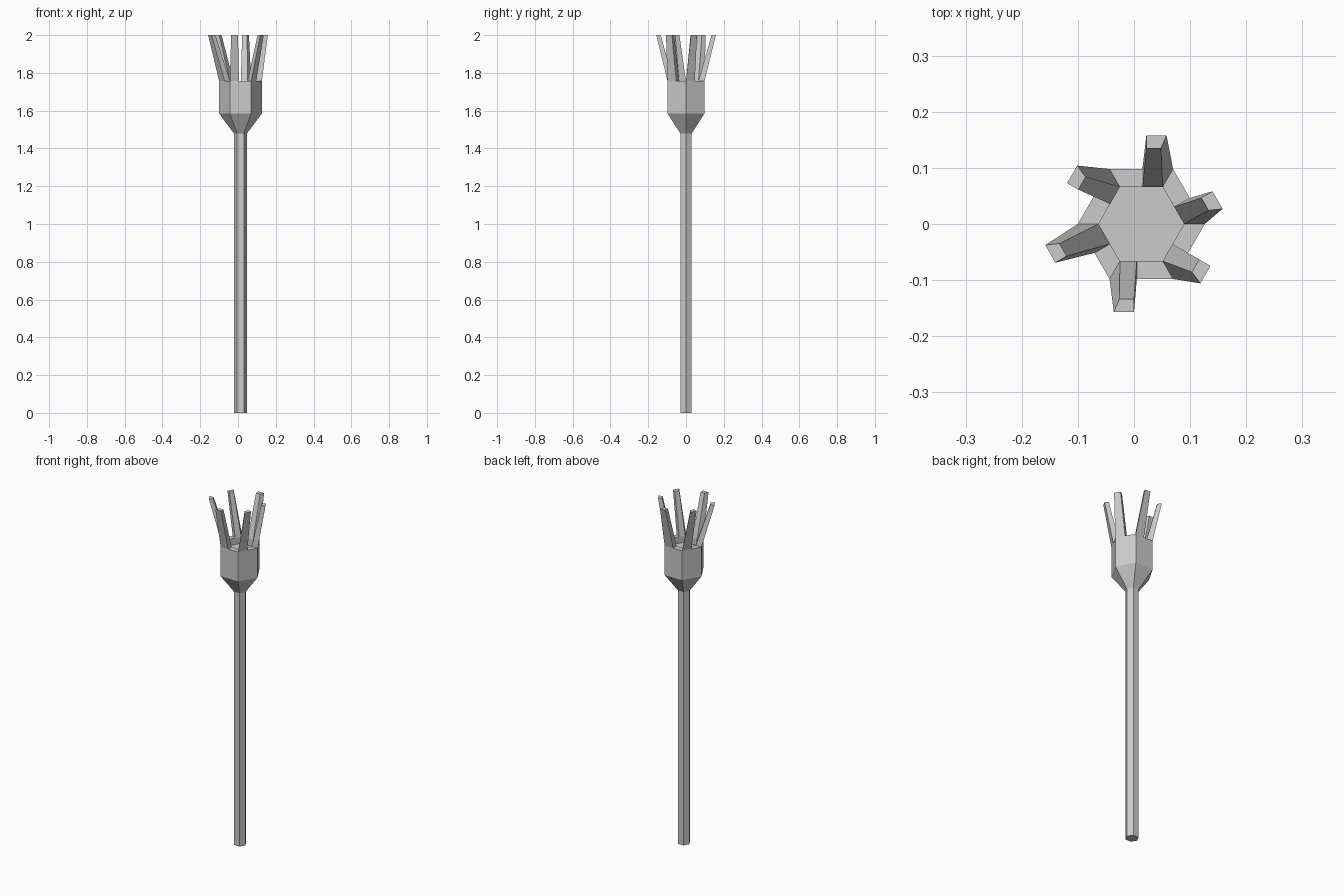
import bpy, bmesh
from math import radians, cos, sin, tan

if "Cube" in bpy.data.objects:
    bpy.data.objects.remove(bpy.data.objects["Cube"])

CX = 0.013
RIM_Z, TOP_Z = 1.757, 2.0
OUT, INN = 0.098, 0.066        # rim distances from centre to flat sides


def make(name, verts, faces):
    me = bpy.data.meshes.new(name)
    me.from_pydata(verts, [], faces)
    bm = bmesh.new()
    bm.from_mesh(me)
    bmesh.ops.recalc_face_normals(bm, faces=bm.faces)
    bm.to_mesh(me)
    bm.free()
    ob = bpy.data.objects.new(name, me)
    bpy.context.collection.objects.link(ob)
    return ob


def hex_lathe(name, profile):
    """Six-sided solid through (corner radius, z) rings, capped at both ends."""
    verts = [(CX + r * cos(radians(60 * i)), r * sin(radians(60 * i)), z)
             for r, z in profile for i in range(6)]
    faces = [(k * 6 + i, k * 6 + (i + 1) % 6, k * 6 + 6 + (i + 1) % 6, k * 6 + 6 + i)
             for k in range(len(profile) - 1) for i in range(6)]
    n = len(verts)
    faces += [tuple(range(6)), tuple(range(n - 6, n))]
    return make(name, verts, faces)


def prong(name, angle, base_t, tip_r, tip_t):
    """Tapered bar rising from the corner half of one rim side."""
    nx, ny = cos(radians(angle)), sin(radians(angle))
    k = tan(radians(30))
    base = [(OUT, base_t), (OUT, OUT * k), (INN, INN * k), (INN, base_t)]
    tip = [(tip_r, tip_t), (tip_r, tip_t + 0.036),
           (tip_r - 0.023, tip_t + 0.026), (tip_r - 0.023, tip_t)]
    verts = [(CX + r * nx + t * ny, r * ny - t * nx, z)
             for ring, z in ((base, RIM_Z), (tip, TOP_Z)) for r, t in ring]
    faces = [(0, 1, 2, 3), (4, 5, 6, 7)]
    faces += [(i, (i + 1) % 4, 4 + (i + 1) % 4, 4 + i) for i in range(4)]
    return make(name, verts, faces)


# Handle
hex_lathe("handle", [(0.035, 0), (0.035, 1.48)])

# Cup with a recessed floor
c = 1 / cos(radians(30))
hex_lathe("cup", [(0.035, 1.48), (OUT * c, 1.585), (OUT * c, RIM_Z),
                  (INN * c, RIM_Z), (INN * c, 1.72)])

# Prongs: side direction, base start, tip distance, tip offset
for i, p in enumerate([(30, 0.003, 0.139, 0.013), (90, 0.002, 0.158, 0.009),
                       (150, 0.003, 0.151, -0.003), (210, -0.003, 0.167, 0.017),
                       (270, 0.008, 0.157, 0.013), (330, 0.003, 0.144, 0.003)]):
    prong(f"prong_{i + 1}", *p)
